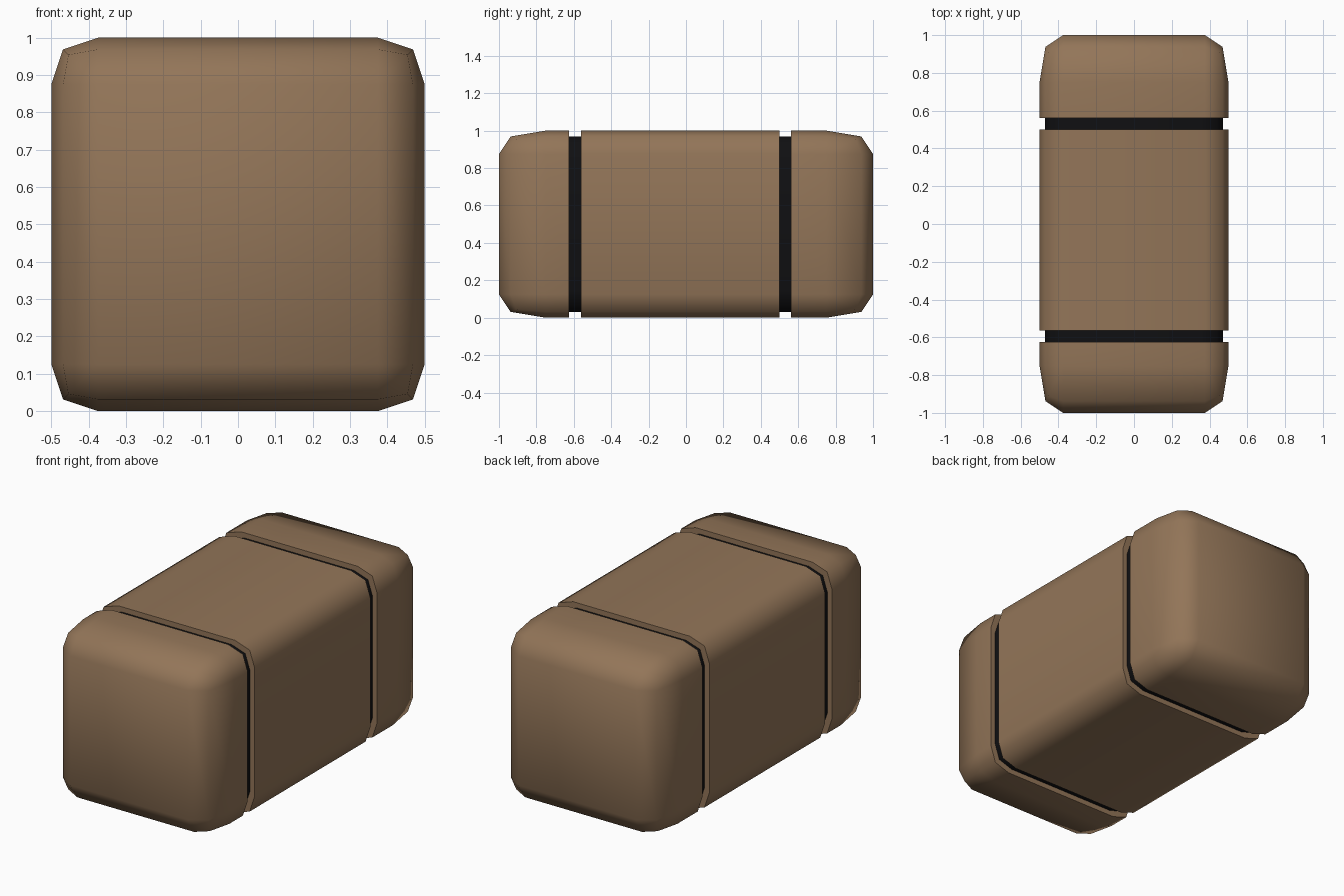
import bpy, bmesh
from mathutils import Matrix

if "Cube" in bpy.data.objects:
    bpy.data.objects.remove(bpy.data.objects["Cube"])


def material(name, col):
    m = bpy.data.materials.new(name)
    m.diffuse_color = (*col, 1)
    m.use_nodes = True
    m.node_tree.nodes["Principled BSDF"].inputs["Base Color"].default_value = m.diffuse_color
    return m


brown = material("brown", (0.29, 0.178, 0.098))
black = material("black", (0.005, 0.005, 0.006))


def slab(name, y0, y1, mat, shrink=1.0):
    """Rounded 1 x 2 x 1 block, cut to the part between y0 and y1."""
    bm = bmesh.new()
    bmesh.ops.create_cube(bm, size=1)
    bmesh.ops.bevel(bm, geom=bm.edges[:], offset=0.125, offset_type='OFFSET',
                    segments=2, profile=0.5625, affect='EDGES')
    bmesh.ops.scale(bm, vec=(shrink, 2 * shrink, shrink), verts=bm.verts[:])
    for y, s in ((y0, -1), (y1, 1)):
        if abs(y) >= 1:
            continue
        geom = bm.verts[:] + bm.edges[:] + bm.faces[:]
        cut = bmesh.ops.bisect_plane(bm, geom=geom, plane_co=(0, y, 0),
                                     plane_no=(0, s, 0), clear_outer=True)
        edges = [e for e in cut["geom_cut"] if isinstance(e, bmesh.types.BMEdge)]
        bmesh.ops.contextual_create(bm, geom=edges)
    bmesh.ops.transform(bm, matrix=Matrix.Translation((0, 0, 0.5)), verts=bm.verts[:])
    bmesh.ops.recalc_face_normals(bm, faces=bm.faces[:])
    me = bpy.data.meshes.new(name)
    bm.to_mesh(me)
    bm.free()
    me.materials.append(mat)
    ob = bpy.data.objects.new(name, me)
    bpy.context.collection.objects.link(ob)
    bpy.ops.object.select_all(action='DESELECT')
    ob.select_set(True)
    bpy.context.view_layer.objects.active = ob
    bpy.ops.object.shade_smooth_by_angle(angle=1.05)
    return ob


# three brown shells separated by two grooves
slab("front_shell", -1, -0.625, brown)
slab("middle_shell", -0.5625, 0.5, brown)
slab("back_shell", 0.5625, 1, brown)

# black core showing in the grooves
slab("front_groove_core", -0.626, -0.5615, black, 0.94)
slab("back_groove_core", 0.499, 0.5635, black, 0.94)
